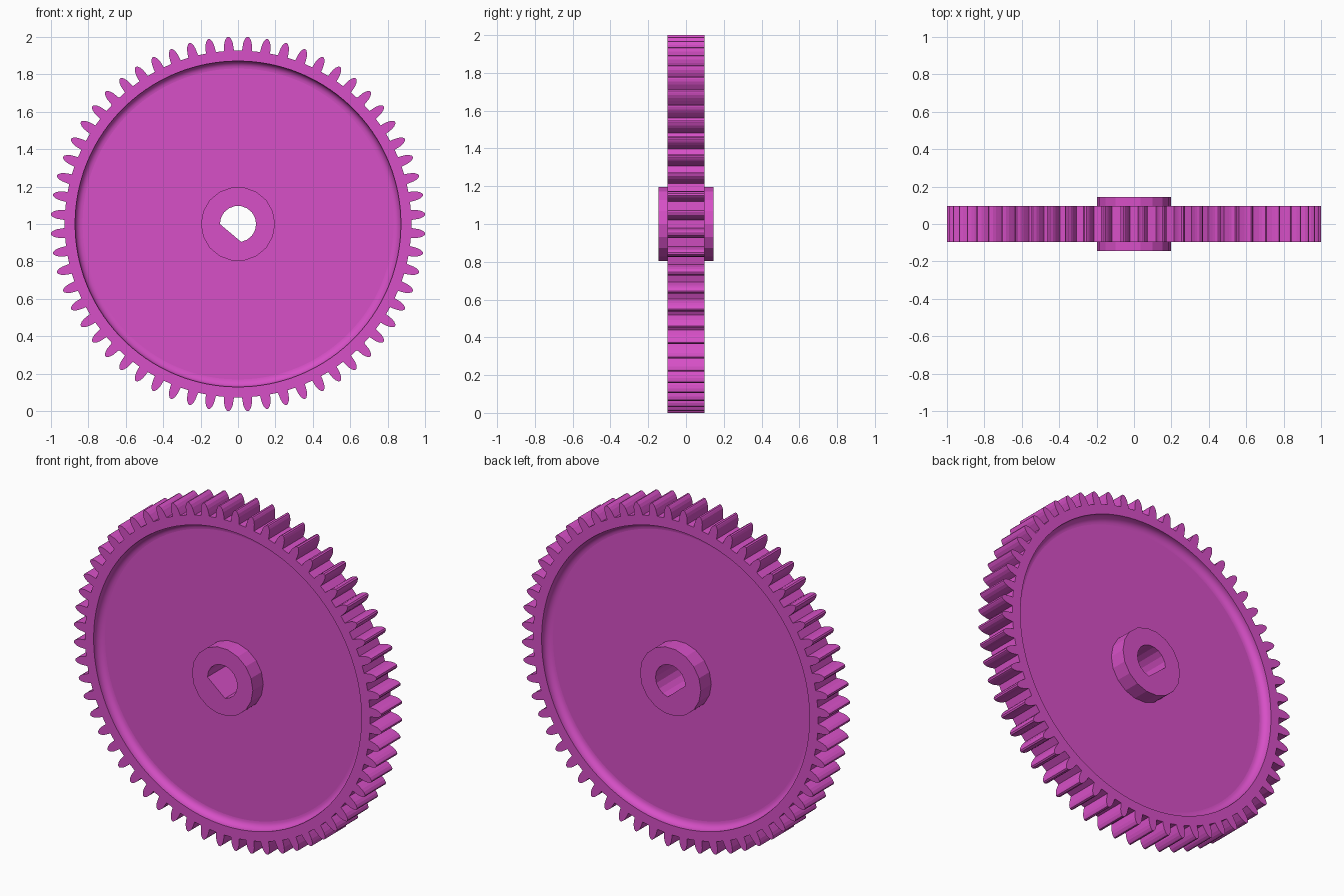
import bpy
import bmesh
from math import sin, cos, pi, radians

cube = bpy.data.objects.get("Cube")
if cube:
    bpy.data.objects.remove(cube, do_unlink=True)

COLOR = (0.68, 0.08, 0.57, 1.0)
magenta = bpy.data.materials.new("magenta_plastic")
magenta.use_nodes = True
magenta.diffuse_color = COLOR
magenta.node_tree.nodes["Principled BSDF"].inputs["Base Color"].default_value = COLOR

TEETH = 60
ROOT, RECESS, BORE = 0.927, 0.871, 0.097
RIM_Y, WEB_Y, HUB_Y = 0.097, 0.048, 0.145
FILLET = 0.04


def point(bm, r, a, y):
    """Vertex at a polar position in the upright plane of the wheel."""
    return bm.verts.new((r * cos(a), y, 1 + r * sin(a)))


def bridge(bm, a, b, smooth=False):
    """Quads between two closed rings of equal length."""
    n = len(a)
    for i in range(n):
        j = (i + 1) % n
        bm.faces.new((a[i], a[j], b[j], b[i])).smooth = smooth


def finish(bm, name):
    bmesh.ops.recalc_face_normals(bm, faces=bm.faces)
    for e in bm.edges:
        e.smooth = e.calc_face_angle(0) < radians(30)
    mesh = bpy.data.meshes.new(name)
    bm.to_mesh(mesh)
    bm.free()
    mesh.materials.append(magenta)
    obj = bpy.data.objects.new(name, mesh)
    bpy.context.collection.objects.link(obj)


# Toothed wheel: teeth, rim, filleted recess and thin web
bm = bmesh.new()
flank = [(ROOT, 0.029), (0.945, 0.027), (0.968, 0.0235),
         (0.985, 0.0175), (0.996, 0.010), (1.001, 0.005)]
outline = [(r, -h) for r, h in flank] + [(r, h) for r, h in reversed(flank)]
half_root = flank[0][1]
centers = [(i + 0.5) * 2 * pi / TEETH for i in range(TEETH)]
ring_angles = [c + s * half_root for c in centers for s in (-1, 1)]

# Half cross-section of the recess, from the rim face to the hidden centre
section = [(RECESS, RIM_Y)]
for k in range(7):
    t = k / 6 * pi / 2
    section.append((RECESS - FILLET * (1 - cos(t)), WEB_Y + FILLET * (1 - sin(t))))
section.append((0.15, WEB_Y))

tooth_sides, inner_rings = [], []
for side in (-1, 1):
    teeth = [[point(bm, r, c + h, side * RIM_Y) for r, h in outline] for c in centers]
    for tooth in teeth:
        bm.faces.new(tooth)
    previous = [v for tooth in teeth for v in (tooth[0], tooth[-1])]
    for k, (r, y) in enumerate(section):
        ring = [point(bm, r, a, side * y) for a in ring_angles]
        bridge(bm, previous, ring, smooth=0 < k < len(section) - 1)
        previous = ring
    tooth_sides.append([v for tooth in teeth for v in tooth])
    inner_rings.append(previous)
bridge(bm, *tooth_sides)
bridge(bm, *inner_rings)
finish(bm, "gear_wheel")

# Faceted hub with a D-shaped shaft hole
bm = bmesh.new()
SIDES = 18
flat_dir = radians(230)
flat_dist = BORE * cos(radians(50))


def bore_radius(a):
    facing = cos(a - flat_dir)
    return min(BORE, flat_dist / facing) if facing > 0.1 else BORE


angles = [2 * pi * i / SIDES for i in range(SIDES)]
rings = [[point(bm, r(a), a, y) for a in angles]
         for r, y in ((lambda a: 0.198, -HUB_Y), (lambda a: 0.198, HUB_Y),
                      (bore_radius, HUB_Y), (bore_radius, -HUB_Y))]
for i in range(4):
    bridge(bm, rings[i], rings[(i + 1) % 4])
finish(bm, "hub")
